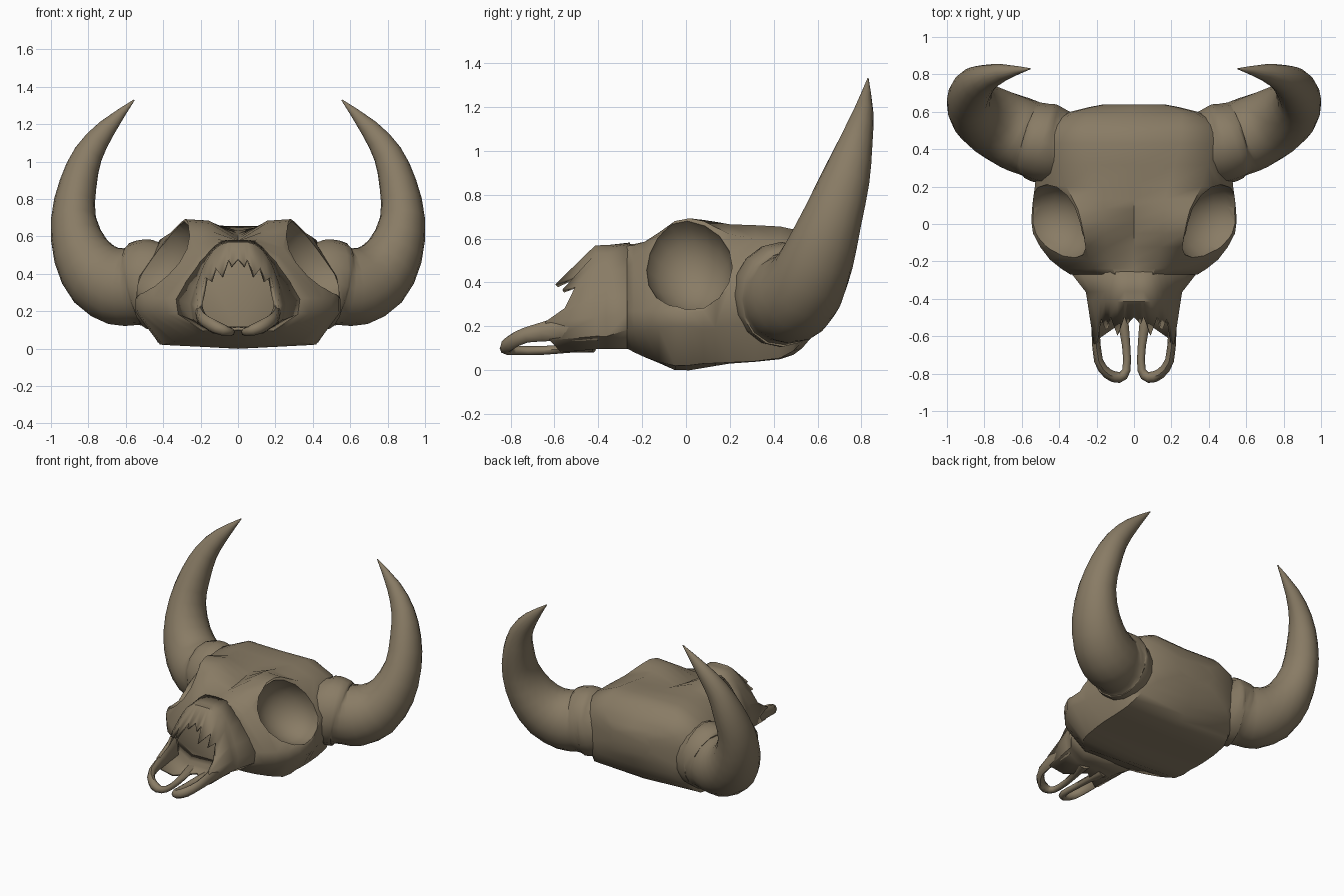
import bpy, bmesh, math
from mathutils import Vector, Matrix

if "Cube" in bpy.data.objects:
    bpy.data.objects.remove(bpy.data.objects["Cube"])

bone = bpy.data.materials.new("bone_brown")
bone.diffuse_color = (0.25, 0.2, 0.13, 1)
bone.use_nodes = True
bone.node_tree.nodes["Principled BSDF"].inputs["Base Color"].default_value = bone.diffuse_color


def spline(rows, k):
    """Catmull-Rom through rows of numbers, k steps per span."""
    out = []
    for i in range(len(rows) - 1):
        a, b = rows[max(i - 1, 0)], rows[i]
        c, d = rows[i + 1], rows[min(i + 2, len(rows) - 1)]
        for s in range(k):
            t = s / k
            out.append([0.5 * (2 * q + (r - p) * t + (2 * p - 5 * q + 4 * r - w) * t * t
                               + (3 * q - p - 3 * r + w) * t ** 3)
                        for p, q, r, w in zip(a, b, c, d)])
    return out + [list(rows[-1])]


def make(name, bm):
    bmesh.ops.recalc_face_normals(bm, faces=bm.faces[:])
    me = bpy.data.meshes.new(name)
    bm.to_mesh(me)
    bm.free()
    ob = bpy.data.objects.new(name, me)
    bpy.context.collection.objects.link(ob)
    me.materials.append(bone)
    return ob


def loft(name, rings, closed=True):
    bm = bmesh.new()
    vs = [[bm.verts.new(p) for p in r] for r in rings]
    n = len(rings[0])
    for r0, r1 in zip(vs, vs[1:]):
        for i in range(n if closed else n - 1):
            j = (i + 1) % n
            bm.faces.new((r0[i], r0[j], r1[j], r1[i]))
    if closed:
        bm.faces.new(vs[0])
        bm.faces.new(vs[-1])
    return make(name, bm)


def tube(name, rows, ref, n, k):
    """Tapered elliptical tube; rows are x, y, z, radius along ref, radius across."""
    rows = spline(rows, k)
    rings = []
    for i, (x, y, z, rb, ra) in enumerate(rows):
        t = (Vector(rows[min(i + 1, len(rows) - 1)][:3]) - Vector(rows[max(i - 1, 0)][:3])).normalized()
        b = (ref - ref.dot(t) * t).normalized()
        a = t.cross(b)
        rings.append([Vector((x, y, z)) + b * rb * math.cos(w) + a * ra * math.sin(w)
                      for w in (2 * math.pi * j / n for j in range(n))])
    return loft(name, rings)


def mirror(ob):
    m = ob.modifiers.new("mirror", 'MIRROR')
    m.merge_threshold = 0.002
    return m


def smooth(ob, angle):
    bpy.ops.object.select_all(action='DESELECT')
    ob.select_set(True)
    bpy.context.view_layer.objects.active = ob
    bpy.ops.object.shade_smooth_by_angle(angle=math.radians(angle))


# Skull: y, top z, then brow inner, brow outer, cheek, lower cheek, base corner (x, z), bottom z
stations = [
    (-.27, .575, .10, .565, .20, .47, .34, .27, .33, .19, .20, .10, .10),
    (-.19, .575, .13, .585, .24, .54, .45, .27, .44, .18, .27, .06, .07),
    (-.05, .58, .15, .67, .27, .68, .54, .27, .54, .20, .40, .02, .0),
    (.08, .60, .16, .685, .30, .68, .545, .27, .54, .19, .42, .03, .01),
    (.20, .63, .18, .665, .36, .62, .53, .38, .52, .20, .43, .035, .03),
    (.43, .655, .25, .655, .42, .58, .50, .42, .50, .25, .42, .055, .05),
    (.53, .61, .25, .62, .40, .55, .45, .42, .45, .25, .38, .13, .10),
    (.60, .54, .25, .54, .32, .50, .34, .42, .34, .30, .30, .22, .20),
    (.64, .46, .11, .46, .15, .44, .16, .40, .16, .36, .11, .32, .32),
]
rings = []
for s in spline(stations, 2):
    half = list(zip(s[2:12:2], s[3:12:2]))
    ring = [(0, s[1])] + half + [(0, s[12])] + [(-x, z) for x, z in reversed(half)]
    rings.append([(x, s[0], z) for x, z in ring])
skull = loft("skull", rings)

# Eye sockets: tilted bowls cut into both sides
u, v = Vector((.07, .215, 0)), Vector((-.13, 0, .215))
n = u.cross(v).normalized()
c = Vector((.40, .01, .47)) + n * .02
M = Matrix((u * .95, v * .95, n * .21)).transposed().to_4x4()
M.translation = c
bm = bmesh.new()
for side in (1, -1):
    bmesh.ops.create_uvsphere(bm, u_segments=16, v_segments=10, radius=1,
                              matrix=Matrix.Diagonal((side, 1, 1, 1)) @ M)
cutter = make("socket_cutter", bm)
cutter.hide_render = True
cut = skull.modifiers.new("sockets", 'BOOLEAN')
cut.operation, cut.solver, cut.object = 'DIFFERENCE', 'EXACT', cutter
bpy.context.view_layer.objects.active = skull
bpy.ops.object.modifier_apply(modifier=cut.name)
bpy.data.objects.remove(cutter)
smooth(skull, 42)

# Muzzle: open shell with a jagged nasal edge; half outline from top to bottom
back = [(0, .572), (.035, .57), (.05, .57), (.085, .565), (.12, .54), (.15, .51),
        (.20, .46), (.28, .35), (.33, .265), (.32, .19), (.19, .105), (0, .105)]
mid = [(0, .56), (.035, .56), (.05, .56), (.085, .55), (.12, .525), (.145, .49),
       (.175, .44), (.215, .33), (.24, .24), (.23, .16), (.14, .105), (0, .11)]
front = [(0, -.49, .48), (.035, -.53, .44), (.05, -.49, .475), (.085, -.59, .385),
         (.12, -.49, .43), (.145, -.56, .36), (.17, -.50, .38), (.19, -.55, .28),
         (.205, -.64, .22), (.205, -.62, .14), (.13, -.57, .09), (0, -.48, .105)]
muzzle = loft("muzzle", [[(x, -.255, z) for x, z in back],
                         [(x * .98 + bx * .04, -.36, z) for (x, z), (bx, _) in zip(mid, back)],
                         [(x, -.41, z) for x, z in mid], front], closed=False)
mirror(muzzle).use_clip = True
shell = muzzle.modifiers.new("thickness", 'SOLIDIFY')
shell.thickness, shell.offset = .02, 0
smooth(muzzle, 42)

# Upper jaw prongs: loops at the front of the muzzle
prong = tube("jaw_prong", [
    (.215, -.42, .22, .09, .02), (.205, -.58, .187, .055, .022), (.19, -.73, .16, .035, .024),
    (.14, -.80, .125, .035, .028), (.08, -.82, .10, .03, .03), (.04, -.78, .09, .022, .022),
    (.042, -.65, .09, .02, .022), (.06, -.52, .10, .02, .03), (.08, -.42, .10, .02, .04),
], Vector((0, 0, 1)), 8, 2)
mirror(prong)
smooth(prong, 50)

# Horns with a raised collar at the root
horn = tube("horn", [
    (.30, .42, .37, .16, .20), (.41, .42, .345, .21, .23), (.49, .435, .345, .215, .24),
    (.53, .45, .34, .205, .23), (.565, .46, .332, .20, .207), (.64, .49, .335, .20, .21),
    (.75, .545, .39, .185, .19), (.84, .605, .52, .165, .153), (.88, .67, .70, .135, .12),
    (.855, .73, .88, .11, .10), (.80, .775, 1.04, .077, .078), (.70, .81, 1.18, .045, .05),
    (.555, .83, 1.33, .003, .003),
], Vector((0, 1, 0)), 16, 2)
mirror(horn)
smooth(horn, 50)
